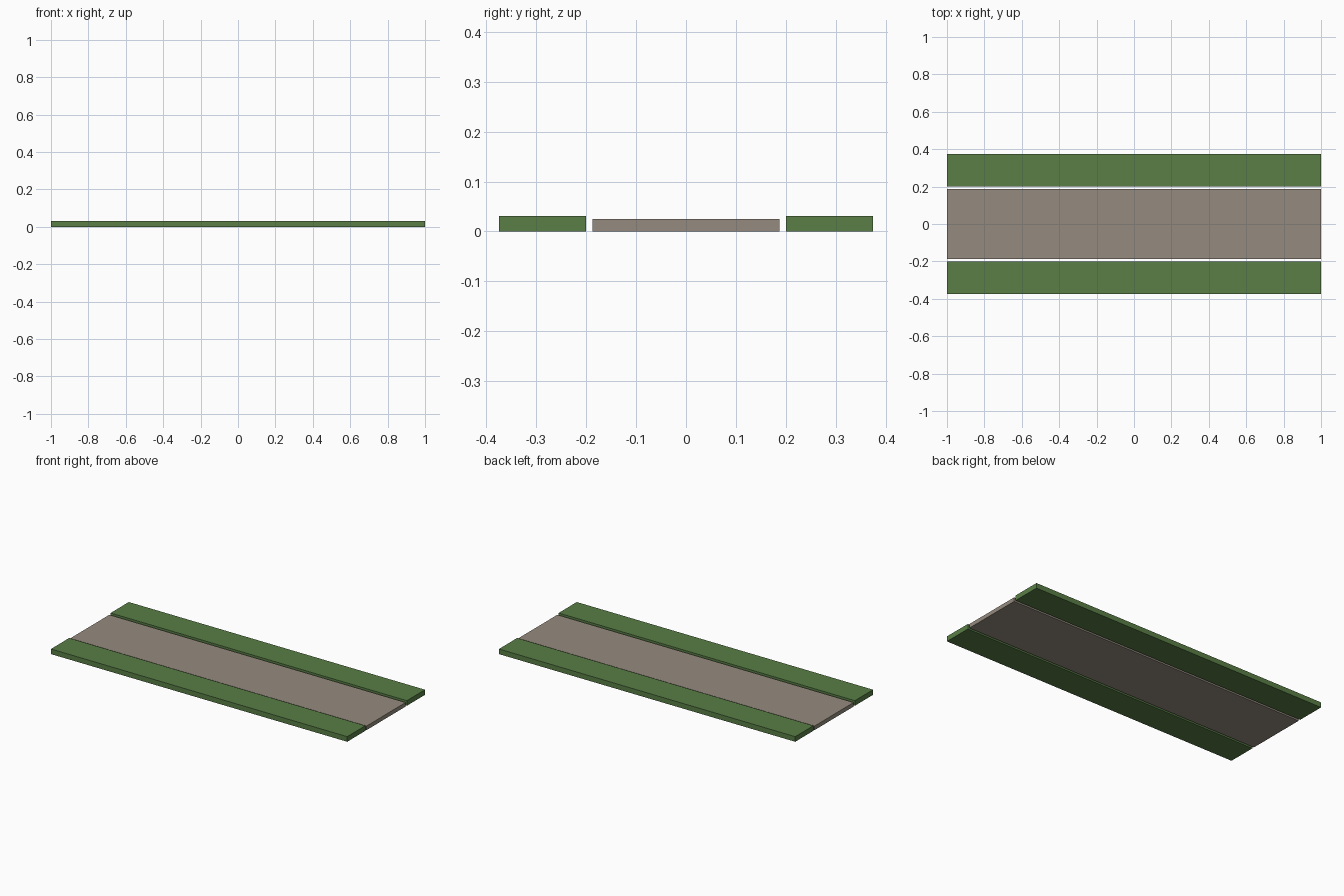
import bpy

if "Cube" in bpy.data.objects:
    bpy.data.objects.remove(bpy.data.objects["Cube"])


def material(name, rgb):
    mat = bpy.data.materials.new(name)
    mat.diffuse_color = (*rgb, 1.0)
    mat.use_nodes = True
    mat.node_tree.nodes["Principled BSDF"].inputs["Base Color"].default_value = mat.diffuse_color
    return mat


def slab(name, y, width, height, mat):
    # Flat strip running the full length, resting on the ground
    bpy.ops.mesh.primitive_cube_add(size=1, location=(0, y, height / 2))
    ob = bpy.context.object
    ob.name = name
    ob.scale = (2.0, width, height)
    bpy.ops.object.transform_apply(location=False, rotation=False, scale=True)
    ob.data.materials.append(mat)
    return ob


grass = material("grass", (0.10, 0.21, 0.06))
stone = material("path_stone", (0.30, 0.26, 0.21))

# Central path
slab("path", 0, 0.375, 0.025, stone)

# Raised grass verges, separated from the path by a narrow gap
for side, label in ((-1, "front"), (1, "back")):
    slab(f"{label}_grass_verge", side * 0.2875, 0.175, 0.03125, grass)
